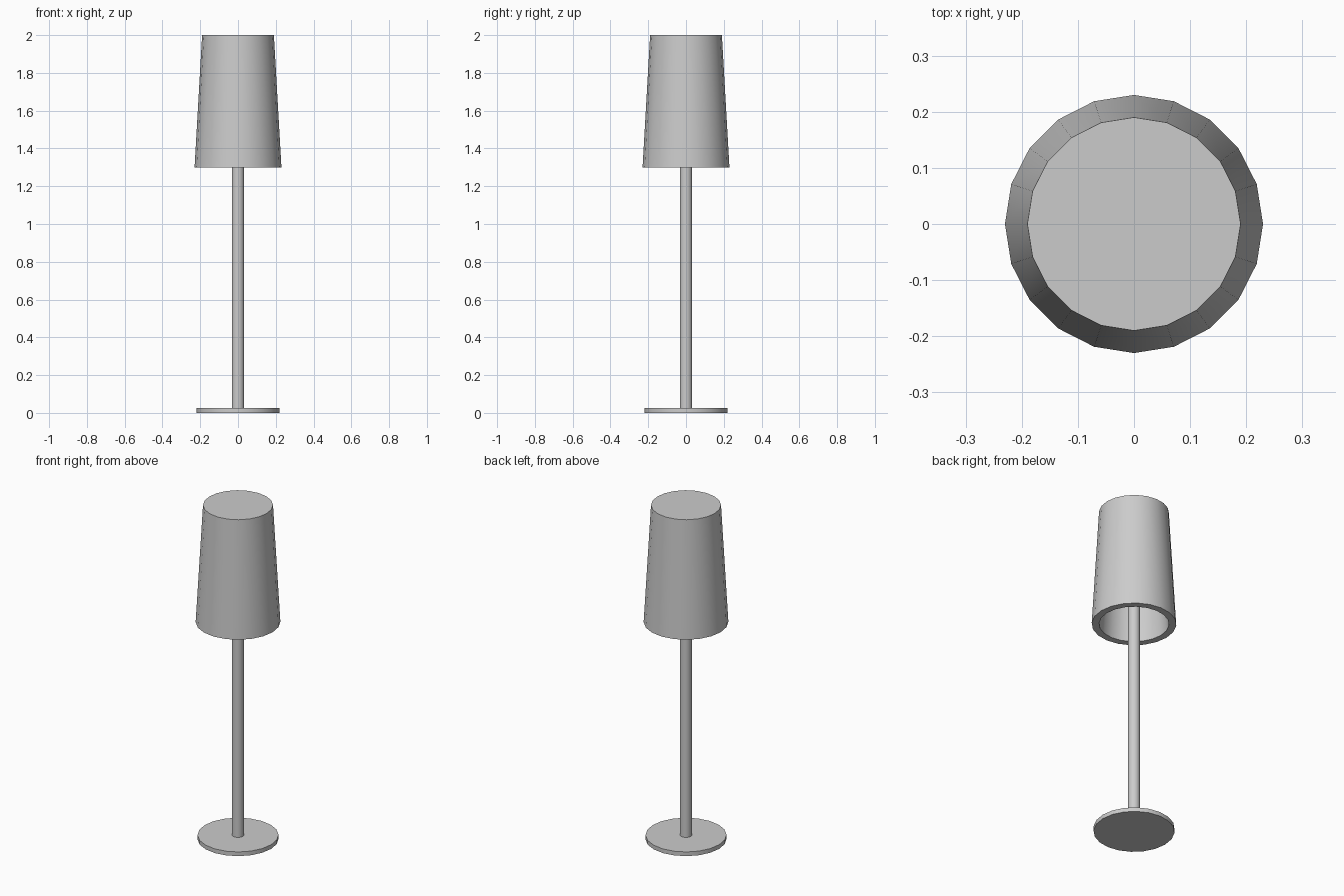
import bpy, bmesh, math

if "Cube" in bpy.data.objects:
    bpy.data.objects.remove(bpy.data.objects["Cube"])

SIDES = 20


def lathe(name, profile):
    """Spin a (radius, z) profile around z, capping both ends flat."""
    bm = bmesh.new()
    rings = []
    for r, z in profile:
        rings.append([bm.verts.new((r * math.cos(2 * math.pi * i / SIDES),
                                    r * math.sin(2 * math.pi * i / SIDES), z))
                      for i in range(SIDES)])
    for a, b in zip(rings, rings[1:]):
        for i in range(SIDES):
            j = (i + 1) % SIDES
            bm.faces.new((a[i], a[j], b[j], b[i]))
    bm.faces.new(rings[0])
    bm.faces.new(rings[-1])
    bmesh.ops.recalc_face_normals(bm, faces=bm.faces)
    mesh = bpy.data.meshes.new(name)
    bm.to_mesh(mesh)
    bm.free()
    ob = bpy.data.objects.new(name, mesh)
    bpy.context.collection.objects.link(ob)
    bpy.ops.object.select_all(action='DESELECT')
    ob.select_set(True)
    bpy.context.view_layer.objects.active = ob
    bpy.ops.object.shade_smooth_by_angle(angle=math.radians(30))
    return ob


# Flat round foot
lathe("base", [(0.22, 0), (0.22, 0.025)])

# Slim pole reaching up inside the shade
lathe("pole", [(0.033, 0.02), (0.033, 1.96)])

# Tapered shade: closed top, thick wall, hollow from below
lathe("lamp_shade", [(0.19, 2.0), (0.23, 1.3), (0.19, 1.3), (0.15, 1.96)])
